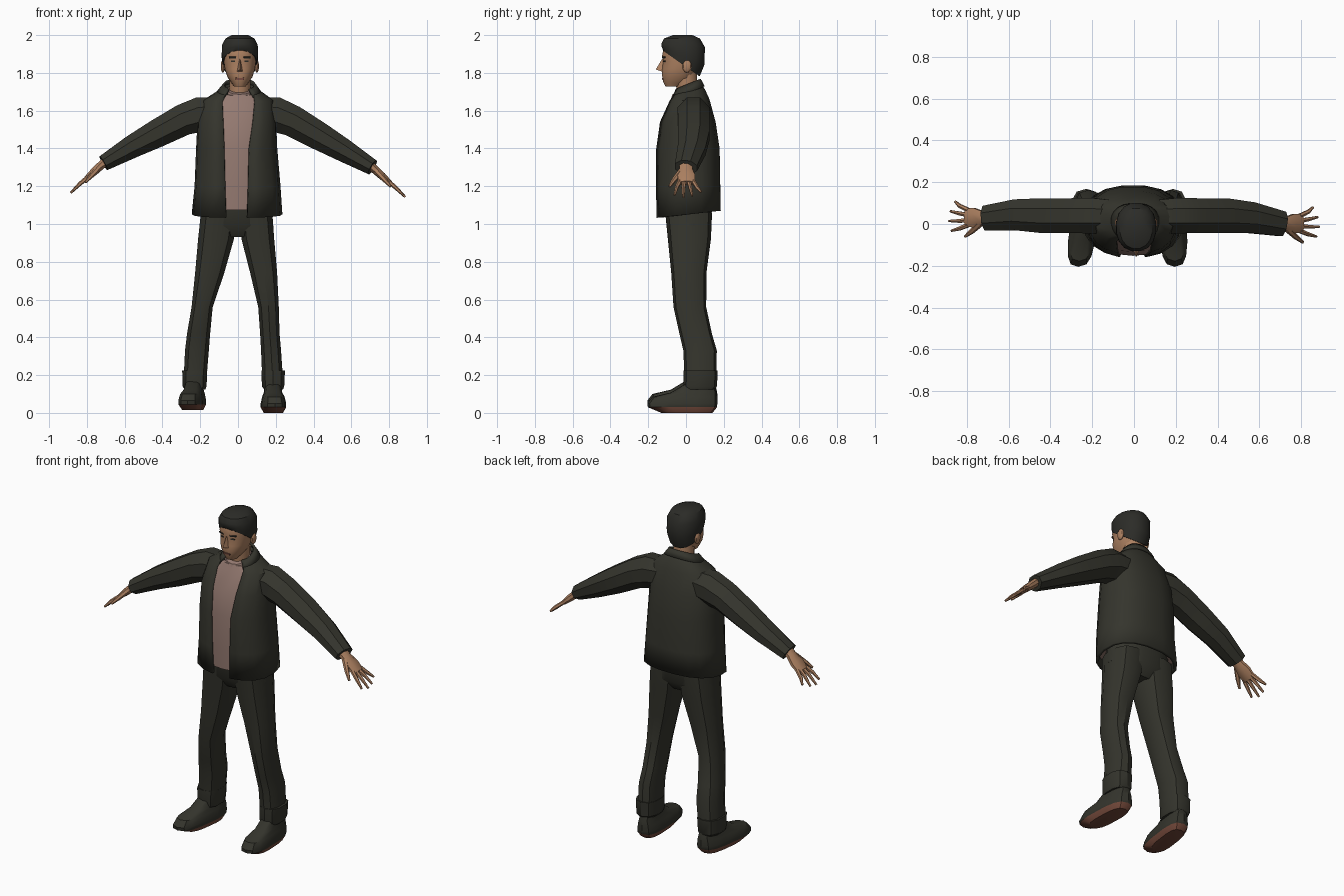
import bpy, bmesh
from math import sin, cos, acos, pi
from mathutils import Vector, Matrix
from mathutils.bvhtree import BVHTree

if "Cube" in bpy.data.objects:
    bpy.data.objects.remove(bpy.data.objects["Cube"])
made = []


def material(name, r, g, b):
    m = bpy.data.materials.new(name)
    m.use_nodes = True
    m.diffuse_color = (r, g, b, 1)
    bsdf = m.node_tree.nodes["Principled BSDF"]
    bsdf.inputs["Base Color"].default_value = (r, g, b, 1)
    bsdf.inputs["Roughness"].default_value = 0.9
    return m


CLOTH = material("dark cloth", .035, .035, .026)
HAIR = material("dark hair", .025, .025, .021)
SHIRT = material("dusty pink shirt", .30, .195, .165)
SKIN = material("tan skin", .42, .22, .12)
SOLE = material("red brown sole", .17, .065, .042)
LIPS = material("brown lips", .22, .085, .06)


def finish(bm, name, *mats):
    mesh = bpy.data.meshes.new(name)
    bm.to_mesh(mesh)
    bm.free()
    ob = bpy.data.objects.new(name, mesh)
    bpy.context.collection.objects.link(ob)
    for m in mats:
        mesh.materials.append(m)
    made.append(ob)
    return ob


def skin_rings(rings, closed=True):
    """Join rings of points with quads; closed rings also get end caps."""
    bm = bmesh.new()
    rows = [[bm.verts.new(p) for p in ring] for ring in rings]
    n = len(rows[0])
    for a, b in zip(rows, rows[1:]):
        for i in range(n if closed else n - 1):
            j = (i + 1) % n
            bm.faces.new((a[i], a[j], b[j], b[i]))
    if closed:
        bm.faces.new(rows[0][::-1])
        bm.faces.new(rows[-1])
        bmesh.ops.recalc_face_normals(bm, faces=bm.faces)
    return bm


def section(z, x0, x1, y0, y1, tilt=0, gap=None, n=12, p=2.4, shear=0):
    """Rounded outline at height z; tilt raises it along y, gap opens the front."""
    cx, cy, hx, hy = (x0 + x1) / 2, (y0 + y1) / 2, (x1 - x0) / 2, (y1 - y0) / 2
    if gap:
        t0 = -acos(((gap[1] - cx) / hx) ** (p / 2))
        t1 = pi + acos(((cx - gap[0]) / hx) ** (p / 2))
        angles = [t0 + (t1 - t0) * i / (n - 1) for i in range(n)]
    else:
        angles = [2 * pi * (i + .5) / n for i in range(n)]
    pts = []
    for t in angles:
        c, s = cos(t), sin(t)
        x = cx + hx * abs(c) ** (2 / p) * (1 if c > 0 else -1)
        y = cy + hy * abs(s) ** (2 / p) * (1 if s > 0 else -1)
        pts.append((x + shear * y, y, z + tilt * y))
    return pts


def stack(name, mat, rows, **kw):
    return finish(skin_rings([section(*r, **kw) for r in rows]), name, mat)


def tube(name, mat, rows, n=8):
    """Limb through (x, y, z, half depth, half height) stations."""
    pts = [Vector(r[:3]) for r in rows]
    rings = []
    for i, (c, r) in enumerate(zip(pts, rows)):
        d = (pts[min(i + 1, len(pts) - 1)] - pts[max(i - 1, 0)]).normalized()
        side = (Vector((0, 1, 0)) - d * d.y).normalized()
        up = d.cross(side)
        rings.append([c + side * r[3] * cos(a) + up * r[4] * sin(a)
                      for a in (2 * pi * (k + .5) / n for k in range(n))])
    return finish(skin_rings(rings), name, mat)


def shell(name, rows, thick):
    rings = [section(*r[:6], gap=r[6], n=18) for r in rows]
    ob = finish(skin_rings(rings, False), name, CLOTH)
    mod = ob.modifiers.new("thickness", "SOLIDIFY")
    mod.thickness, mod.offset = thick, -1


# Jacket, collar and shirt
jacket = [
    (1.05, -.245, .235, -.157, .186, .11, (-.065, .05)),
    (1.20, -.230, .225, -.162, .183, .04, (-.07, .055)),
    (1.40, -.222, .208, -.162, .180, 0, (-.075, .06)),
    (1.54, -.215, .203, -.143, .158, 0, (-.08, .08)),
    (1.655, -.185, .188, -.095, .125, .05, (-.085, .09)),
    (1.695, -.115, .125, -.083, .100, .2, (-.07, .085)),
    (1.715, -.080, .090, -.070, .075, .4, (-.055, .065)),
]
shell("jacket", jacket, .018)
shell("jacket_collar", [
    (1.695, -.112, .122, -.092, .100, .35, (-.075, .085)),
    (1.738, -.075, .09, -.065, .078, .4, (-.05, .06))], .012)
inner = [(max(z, 1.09), x0 + .02, x1 - .02, y0 + .01, y1 - .02, t)
         for z, x0, x1, y0, y1, t, g in jacket[:-1]]
stack("shirt", SHIRT, inner, n=18)
stack("shirt_collar", SHIRT, [(1.67, -.075, .088, -.085, .075, .3),
                              (1.715, -.055, .07, -.072, .065, .4)], n=14)

# Trousers, cuffs and shoes
stack("trouser_seat", CLOTH, [(.93, -.10, .09, -.06, .09), (.99, -.205, .19, -.10, .135),
                              (1.10, -.195, .18, -.112, .14)], n=16)
front_back = [(1.06, -.11, .138), (.92, -.096, .132), (.74, -.078, .108), (.56, -.066, .107),
              (.42, -.035, .137), (.33, -.014, .163), (.14, -.006, .16)]
leg_x = {
    "right": [(-.2, .0), (-.215, -.018), (-.23, -.07), (-.248, -.132),
              (-.272, -.145), (-.283, -.152), (-.292, -.168)],
    "left": [(.0, .185), (.015, .195), (.062, .21), (.105, .218),
             (.115, .222), (.12, .23), (.128, .243)],
}
for side, xs in leg_x.items():
    rows = [(z, a, b, y0, y1) for (z, y0, y1), (a, b) in zip(front_back, xs)][::-1]
    stack(side + "_trouser_leg", CLOTH, rows, n=10, p=2.6)
    a, b = xs[-1]
    stack(side + "_trouser_cuff", CLOTH, [(.125, a + .008, b - .002, -.008, .152),
                                          (.14, a - .004, b + .004, -.012, .164),
                                          (.225, a - .006, b + .008, -.012, .168)], n=10, p=2.6)
    # Shoe widens at the welt; downward faces are the sole
    cx, shear, lift = (-.24, .13, .015) if side == "right" else (.187, -.04, 0)
    rings = [section(z + lift, cx - w, cx + w, y0, y1, n=14, p=3, shear=shear)
             for z, w, y0, y1 in [(0, .05, -.13, .14), (.03, .066, -.202, .164),
                                  (.05, .066, -.205, .166), (.085, .058, -.178, .166),
                                  (.108, .048, -.08, .162), (.15, .042, -.01, .15)]]
    bm = skin_rings(rings)
    for f in bm.faces:
        f.material_index = int(f.normal.z < -.35)
    finish(bm, side + "_shoe", CLOTH, SOLE)

# Sleeves and hands
for side, s, drop, wy in (("left", 1, 0, 0), ("right", -1, .022, .028)):
    wrist = Vector((s * .712, wy, 1.3 + drop))
    tube(side + "_sleeve", CLOTH, [
        (s * .10, .035, 1.59, .085, .085), (s * .20, .04, 1.58, .092, .1),
        (s * .29, .04, 1.545 + drop * .3, .09, .09),
        (s * .43, .04, 1.465 + drop * .6, .09, .08),
        (s * .56, .03 + wy * .5, 1.39 + drop * .9, .08, .066),
        (*wrist, .064, .045)], n=8)
    along = Vector((s * .74, 0, -.67))

    def at(dist, y, r, t, down=0):
        p = wrist + along * dist
        return (p.x, p.y + y, p.z - down, r, t)

    tube(side + "_palm", SKIN, [at(-.03, 0, .038, .026), at(.02, 0, .036, .024),
                                at(.07, .002, .05, .022), at(.125, .003, .047, .015)])
    for k, (name, tip) in enumerate((("index", .218), ("middle", .235),
                                     ("ring", .225), ("little", .195))):
        y = -.033 + .024 * k
        tube(f"{side}_{name}_finger", SKIN, [
            at(.11, y, .012, .012), at(.165, y * 1.5, .0105, .011, -.004),
            at(tip, y * 1.95 + .004, .006, .006)], n=6)
    tube(side + "_thumb", SKIN, [at(.03, -.025, .016, .016), at(.085, -.062, .013, .013, .008),
                                 at(.13, -.088, .007, .007, .014)], n=6)

# Head, neck, ears and hair
tube("neck", SKIN, [(.005, .015, 1.64, .062, .06), (.01, .005, 1.72, .058, .057),
                    (.01, 0, 1.81, .06, .06)], n=12)
head = stack("head", SKIN, [
    (1.727, -.02, .04, -.108, -.03), (1.742, -.035, .055, -.122, .0, -.1),
    (1.775, -.057, .077, -.128, .04, -.1), (1.82, -.07, .09, -.127, .065),
    (1.862, -.076, .096, -.122, .085), (1.89, -.078, .098, -.128, .09),
    (1.94, -.076, .096, -.118, .09), (1.975, -.055, .075, -.09, .06)], n=20, p=2.2)
stack("hair", HAIR, [
    (1.832, -.083, .103, -.122, .074, -.7), (1.885, -.088, .108, -.131, .1, -.42),
    (1.945, -.086, .106, -.132, .102, -.08), (1.982, -.068, .088, -.118, .075),
    (2.0, -.035, .055, -.07, .035)], n=16, p=2.2)
for side, s in (("left", 1), ("right", -1)):
    bm = bmesh.new()
    bmesh.ops.create_uvsphere(bm, u_segments=10, v_segments=7, radius=1)
    bmesh.ops.transform(bm, verts=bm.verts, matrix=Matrix.Translation((.01 + s * .09, .005, 1.835))
                        @ Matrix.Diagonal((.012, .024, .034, 1)))
    finish(bm, side + "_ear", SKIN)

# Nose as a wedge running from the bridge to the tip
bm = bmesh.new()
pts = [(.01, -.12, 1.878), (-.01, -.115, 1.803), (.03, -.115, 1.803),
       (.01, -.160, 1.818), (.01, -.128, 1.872)]
bmesh.ops.convex_hull(bm, input=[bm.verts.new(p) for p in pts])
finish(bm, "nose", SKIN)

# Thin face plates laid on the surface of the head
tree = BVHTree.FromPolygons([v.co for v in head.data.vertices],
                            [p.vertices[:] for p in head.data.polygons])


def plate(name, mat, x, z, w, h):
    spot, normal, _, _ = tree.ray_cast(Vector((x, -1, z)), Vector((0, 1, 0)))
    bm = bmesh.new()
    bmesh.ops.create_cube(bm, size=1)
    turn = normal.to_track_quat("Z", "Y").to_matrix().to_4x4()
    bmesh.ops.transform(bm, verts=bm.verts, matrix=Matrix.Translation(spot) @ turn
                        @ Matrix.Diagonal((w, h, .006, 1)))
    finish(bm, name, mat)


for side, s in (("left", 1), ("right", -1)):
    plate(side + "_eyebrow", HAIR, .01 + s * .038, 1.882, .038, .008)
    plate(side + "_eye", HAIR, .01 + s * .035, 1.861, .022, .008)
plate("mouth", LIPS, .01, 1.769, .046, .010)

# Smooth shading that keeps hard edges
bpy.ops.object.select_all(action="DESELECT")
for ob in made:
    ob.select_set(True)
bpy.context.view_layer.objects.active = made[0]
bpy.ops.object.shade_smooth_by_angle(angle=.6)
